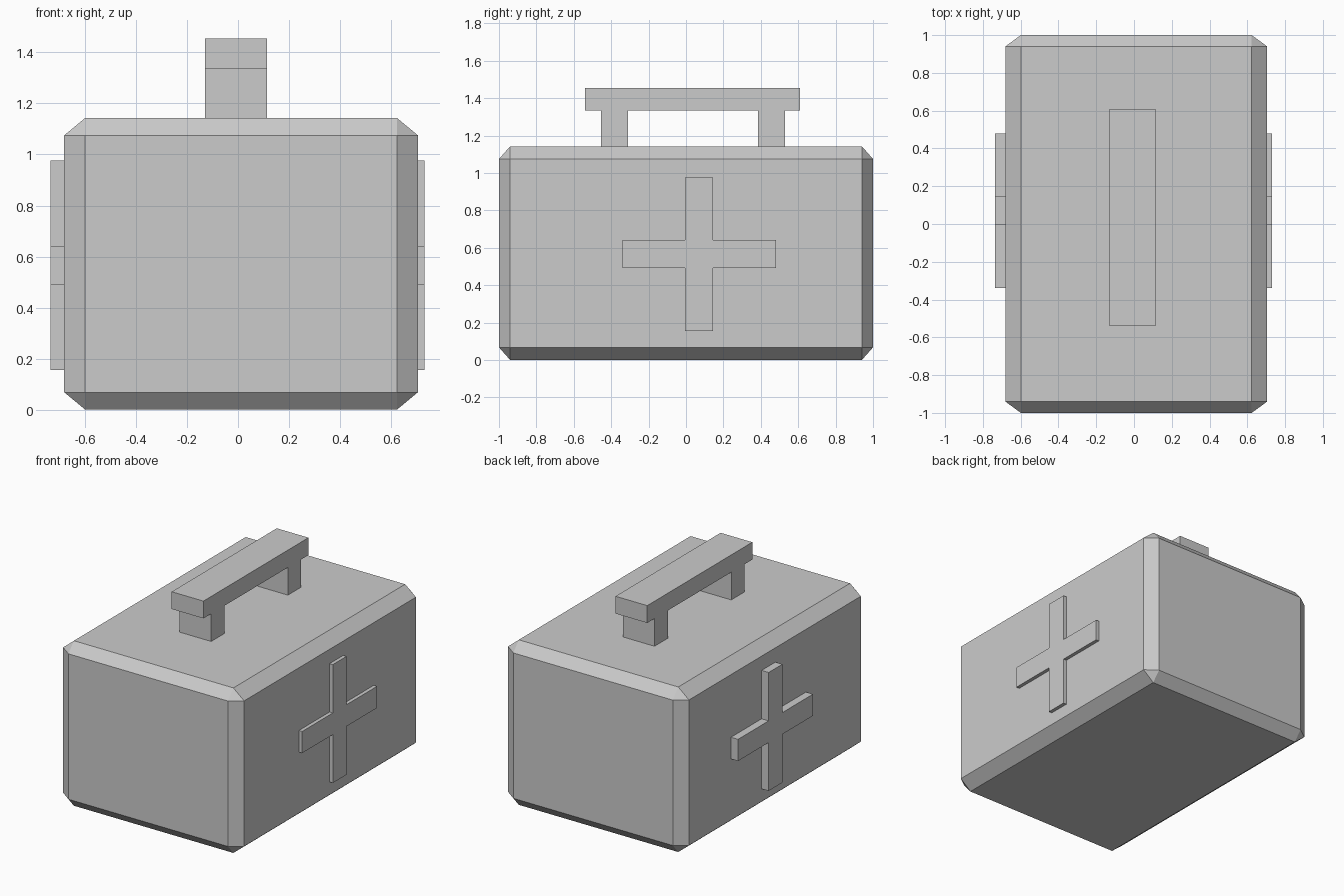
import bpy
import bmesh
from mathutils import Vector
from itertools import product

if "Cube" in bpy.data.objects:
    bpy.data.objects.remove(bpy.data.objects["Cube"], do_unlink=True)

grey = bpy.data.materials.new("plain_grey")
grey.use_nodes = True
grey.diffuse_color = (0.6, 0.6, 0.6, 1)
grey.node_tree.nodes["Principled BSDF"].inputs["Base Color"].default_value = (0.6, 0.6, 0.6, 1)


def finish(bm, name):
    bmesh.ops.recalc_face_normals(bm, faces=bm.faces)
    mesh = bpy.data.meshes.new(name)
    bm.to_mesh(mesh)
    bm.free()
    mesh.materials.append(grey)
    obj = bpy.data.objects.new(name, mesh)
    bpy.context.collection.objects.link(obj)
    return obj


def chamfered_box(name, centre, half, cut):
    """Box with a different chamfer along each axis."""
    bm = bmesh.new()
    for signs in product((-1, 1), repeat=3):
        for axis in range(3):
            bm.verts.new([centre[i] + signs[i] * (half[i] - (0 if i == axis else cut[i]))
                          for i in range(3)])
    bmesh.ops.convex_hull(bm, input=bm.verts)
    bmesh.ops.dissolve_limit(bm, angle_limit=0.01, verts=bm.verts, edges=bm.edges)
    return finish(bm, name)


def side_profile(name, outline, x0, x1):
    """Extrude a (y, z) outline from x0 to x1."""
    bm = bmesh.new()
    face = bm.faces.new([bm.verts.new((x0, y, z)) for y, z in outline])
    new = bmesh.ops.extrude_face_region(bm, geom=[face])["geom"]
    bmesh.ops.translate(bm, vec=Vector((x1 - x0, 0, 0)),
                        verts=[v for v in new if isinstance(v, bmesh.types.BMVert)])
    return finish(bm, name)


# Case body
top = 1.143
chamfered_box("case_body", (0.012, 0, top / 2), (0.693, 1, top / 2), (0.082, 0.06, 0.068))

# Carrying handle: grip bar on two posts
foot, under, grip = top - 0.01, 1.335, 1.455
side_profile("handle", [
    (-0.54, grip), (-0.54, under), (-0.455, under), (-0.455, foot),
    (-0.31, foot), (-0.31, under), (0.385, under), (0.385, foot),
    (0.53, foot), (0.53, under), (0.61, under), (0.61, grip)], -0.13, 0.113)

# Raised cross on each long side
cy, cz, arm, w = 0.07, 0.566, 0.41, 0.075
quarter = [(w, w), (w, arm), (-w, arm)]
cross = []
for _ in range(4):
    cross += [(cy + a, cz + b) for a, b in quarter]
    quarter = [(-b, a) for a, b in quarter]
side_profile("left_cross", cross, 0.69, 0.73)
side_profile("right_cross", cross, -0.735, -0.66)
